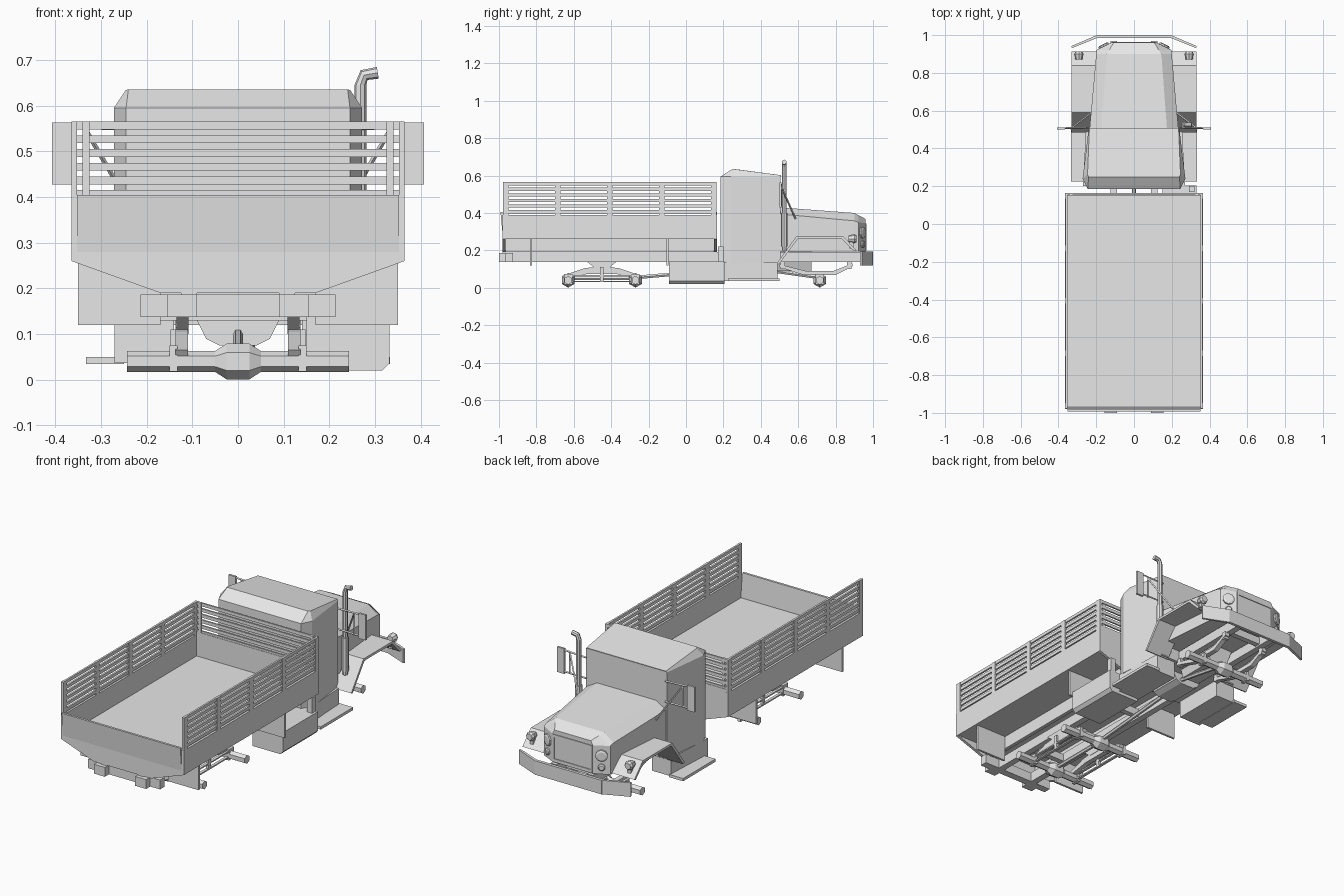
import bpy
import bmesh
import math
from mathutils import Vector

default_cube = bpy.data.objects.get("Cube")
if default_cube:
    bpy.data.objects.remove(default_cube, do_unlink=True)

GREY = (.8, .8, .8, 1)
paint = bpy.data.materials.new("plain_grey")
paint.use_nodes = True
paint.diffuse_color = GREY
paint.node_tree.nodes["Principled BSDF"].inputs["Base Color"].default_value = GREY


def finish(name, bm):
    """Turn a bmesh into a painted object with outward normals."""
    bmesh.ops.recalc_face_normals(bm, faces=bm.faces)
    mesh = bpy.data.meshes.new(name)
    bm.to_mesh(mesh)
    bm.free()
    mesh.materials.append(paint)
    obj = bpy.data.objects.new(name, mesh)
    bpy.context.scene.collection.objects.link(obj)
    return obj


def loft(name, rings, mirror=False):
    """Skin a list of equal-length closed rings and cap both ends."""
    bm = bmesh.new()
    loops = [[bm.verts.new(point) for point in ring] for ring in rings]
    for low, high in zip(loops, loops[1:]):
        for i in range(len(low)):
            j = (i + 1) % len(low)
            bm.faces.new((low[i], low[j], high[j], high[i]))
    bm.faces.new(loops[0][::-1])
    bm.faces.new(loops[-1])
    if mirror:
        copy = bmesh.ops.duplicate(bm, geom=bm.verts[:] + bm.edges[:] + bm.faces[:])
        for element in copy["geom"]:
            if isinstance(element, bmesh.types.BMVert):
                element.co.x *= -1
    return finish(name, bm)


def box(name, xs, ys, zs, mirror=False):
    rings = [[(xs[0], ys[0], z), (xs[1], ys[0], z), (xs[1], ys[1], z), (xs[0], ys[1], z)] for z in zs]
    return loft(name, rings, mirror)


def side_prism(name, profile, xs, mirror=False):
    """Extrude a (y, z) profile across x."""
    return loft(name, [[(x, y, z) for y, z in profile] for x in xs], mirror)


def end_prism(name, profile, ys, mirror=False):
    """Extrude an (x, z) profile along y."""
    return loft(name, [[(x, y, z) for x, z in profile] for y in ys], mirror)


def symmetric(half):
    """Complete a right-half outline to a closed outline."""
    return half + [(-p[0], *p[1:]) for p in reversed(half)]


def tube(name, stations, sides=6, mirror=False):
    """Tube through (point, radius) stations."""
    points = [Vector(point) for point, _ in stations]
    rings = []
    for i, (_, radius) in enumerate(stations):
        direction = (points[min(i + 1, len(points) - 1)] - points[max(i - 1, 0)]).normalized()
        helper = Vector((0, 1, 0)) if abs(direction.y) < .9 else Vector((0, 0, 1))
        u = direction.cross(helper).normalized()
        v = direction.cross(u)
        angles = [math.tau * k / sides for k in range(sides)]
        rings.append([points[i] + radius * (u * math.cos(a) + v * math.sin(a)) for a in angles])
    return loft(name, rings, mirror)


# Cargo bed: floor, side walls, headboard and folded tailgate
REAR, FRONT, WIDE, TOP = -.98, .165, .365, .565
box("bed_floor", (-WIDE, WIDE), (REAR, FRONT), (.26, .275))
box("bed_side_wall", (.352, WIDE), (REAR, FRONT), (.26, .39), mirror=True)
box("headboard", (-.352, .352), (.152, FRONT), (.26, .405))
side_prism("tailgate", [(REAR, .26), (REAR, .28), (-.992, .405), (-.98, .405), (-.968, .28), (-.968, .26)],
           (-.352, .352))

# Slatted racks on the sides and the headboard
SLATS = 6
for i in range(SLATS):
    z = TOP - .017 - i * .03
    box("side_slat", (.353, .363), (-.975, .16), (z, z + .017), mirror=True)
    box("headboard_slat", (-.352, .352), (.154, .163), (z, z + .017))
for i in range(5):
    y = -.978 + i * .278
    box("side_rack_post", (.352, WIDE), (y, y + .03), (.39, TOP), mirror=True)
box("headboard_post", (.325, .34), (.15, .16), (.4, TOP), mirror=True)

# Tapered end plates, sills and mud flaps below the bed
skirt = symmetric([(WIDE, .26), (.17, .19)])
for y in (REAR, FRONT - .015):
    end_prism("bed_end_plate", skirt, (y, y + .015))
box("bed_sill", (.15, .17), (REAR, FRONT), (.19, .26), mirror=True)
for y in (-.835, -.105):
    box("mud_flap", (.17, .35), (y, y + .012), (.12, .26), mirror=True)

# Chassis rails and crossmembers
box("chassis_rail", (.09, .125), (-.98, .97), (.137, .19), mirror=True)
for y in (-.7, -.44, -.1, .2, .86):
    box("crossmember", (-.09, .09), (y, y + .03), (.145, .185))
box("rear_crossbar", (-.213, .213), (-.965, -.925), (.137, .187))
box("rear_bumper_block", (.09, .155), (-1, -.96), (.137, .187), mirror=True)

# Cab: bevelled rear corners, sloping roof, lower door boxes and steps
plan = [(.24, .505), (.272, .24), (.245, .185)]
roof = [(.236, .507, .602), (.246, .262, .634), (.24, .25, .636)]
loft("cab", [symmetric([(x, y, .13) for x, y in plan]),
             symmetric([(x, y, .595) for x, y in plan]),
             symmetric(roof)])
lower = [(.14, .2), (.27, .2), (.255, .49), (.14, .49)]
loft("cab_lower_side", [[(x, y, z) for x, y in lower] for z in (.037, .135)], mirror=True)
box("step", (.25, .333), (.225, .5), (.035, .05), mirror=True)

# Hood with bevelled shoulders and a narrowing nose
hood_sections = [(.495, .236, .395, .175, .43), (.9, .2, .358, .145, .4),
                 (.922, .197, .35, .13, .388), (.96, .12, .345, .108, .368)]
loft("hood", [symmetric([(x, y, .195), (x, y, shoulder), (crown, y, top)])
              for y, x, shoulder, crown, top in hood_sections])
box("grille_frame", (-.118, .118), (.955, .964), (.2, .215))
box("grille_frame", (-.118, .118), (.955, .964), (.33, .345))
box("grille_frame", (.108, .118), (.955, .964), (.2, .345), mirror=True)

# Headlights set on the angled nose panels
facing = Vector((.038, .077, 0)).normalized()
for name, z, radius in (("headlight", .295, .031), ("signal_light", .233, .018)):
    centre = Vector((.159, .941, z))
    tube(name, [(centre - facing * .01, radius), (centre + facing * .008, radius),
                (centre + facing * .012, radius * .7)], sides=10, mirror=True)

# Front fenders and marker lamps
outer = [(.485, .13), (.59, .275), (.84, .275), (.912, .2)]
inner = [(.9, .195), (.832, .262), (.598, .262), (.497, .125)]
side_prism("front_fender", outer + inner, (.19, .332), mirror=True)
box("marker_stand", (.28, .3), (.875, .895), (.21, .255), mirror=True)
tube("marker_lamp", [((.292, .87, .262), .018), ((.292, .9, .262), .025), ((.292, .912, .262), .018)],
     sides=8, mirror=True)

# Swept front bumper
bow = [(.2, .998), (.332, .942), (.328, .931), (.198, .984)]
loft("bumper_wing", [[(x, y, z) for x, y in bow] for z in (.12, .195)], mirror=True)
box("bumper_centre", (-.2, .2), (.984, 1), (.12, .195))

# Exhaust stack
tube("exhaust_stack", [((.268, .525, .2), .013), ((.268, .525, .645), .013),
                       ((.276, .525, .667), .013), ((.306, .525, .672), .013)], sides=8)
tube("muffler", [((.268, .525, .22), .018), ((.268, .525, .4), .018)], sides=8)

# Mirrors and their struts
box("mirror", (.365, .407), (.5, .511), (.428, .563), mirror=True)
for start, end in (((.235, .51, .55), (.37, .507, .555)), ((.235, .51, .44), (.37, .507, .44)),
                   ((.335, .505, .55), (.23, .585, .37)), ((.335, .507, .555), (.335, .507, .435))):
    tube("mirror_strut", [(start, .005), (end, .005)], sides=4, mirror=True)

# Axles with swollen differentials
for y in (-.63, -.27, .715):
    half = [(.243, .023), (.05, .023), (.025, .039)]
    stations = half + [(-x, r) for x, r in reversed(half)]
    tube("axle", [((x, y, .04), r) for x, r in stations])

# Leaf springs, clips and torque rods
rear_leaf = [(-.66, .065), (-.54, .105), (-.45, .115), (-.36, .105), (-.24, .065),
             (-.25, .052), (-.38, .075), (-.52, .075), (-.65, .052)]
front_leaf = [(.5, .125), (.64, .09), (.79, .09), (.89, .13), (.89, .115), (.8, .068), (.63, .068), (.5, .11)]
for name, leaf in (("rear_spring", rear_leaf), ("front_spring", front_leaf)):
    side_prism(name, leaf, (.11, .137), mirror=True)
side_prism("spring_trunnion", [(-.53, .14), (-.37, .14), (-.42, .1), (-.48, .1)], (.108, .135), mirror=True)
for y in (-.63, -.27, .715):
    box("axle_clip", (.133, .15), (y - .022, y + .022), (.018, .075), mirror=True)
for z in (.03, .06):
    box("torque_rod", (.133, .148), (-.63, -.27), (z, z + .007), mirror=True)
box("torque_rod_link", (.133, .148), (-.46, -.44), (.03, .11), mirror=True)
for y in (.505, .86):
    box("spring_hanger", (.11, .135), (y, y + .025), (.1, .14), mirror=True)

# Gearbox, engine pan and drive shafts
end_prism("gearbox", symmetric([(.1, .15), (.07, .09), (.04, .075)]), (.24, .42))
end_prism("engine_pan", symmetric([(.09, .2), (.05, .09)]), (.45, .67))
for start, end in (((0, -.27, .055), (0, .25, .1)), ((0, -.63, .05), (0, -.27, .05)),
                   ((.035, .4, .1), (.02, .715, .055))):
    tube("drive_shaft", [(start, .011), (end, .011)])

# Fuel tank with chamfered lower edge
tank = [(.15, .14), (.332, .14), (.332, .037), (.316, .02), (.15, .02)]
end_prism("fuel_tank", tank, (-.092, .205))
box("tank_bracket", (.29, .32), (.17, .2), (.13, .22))
